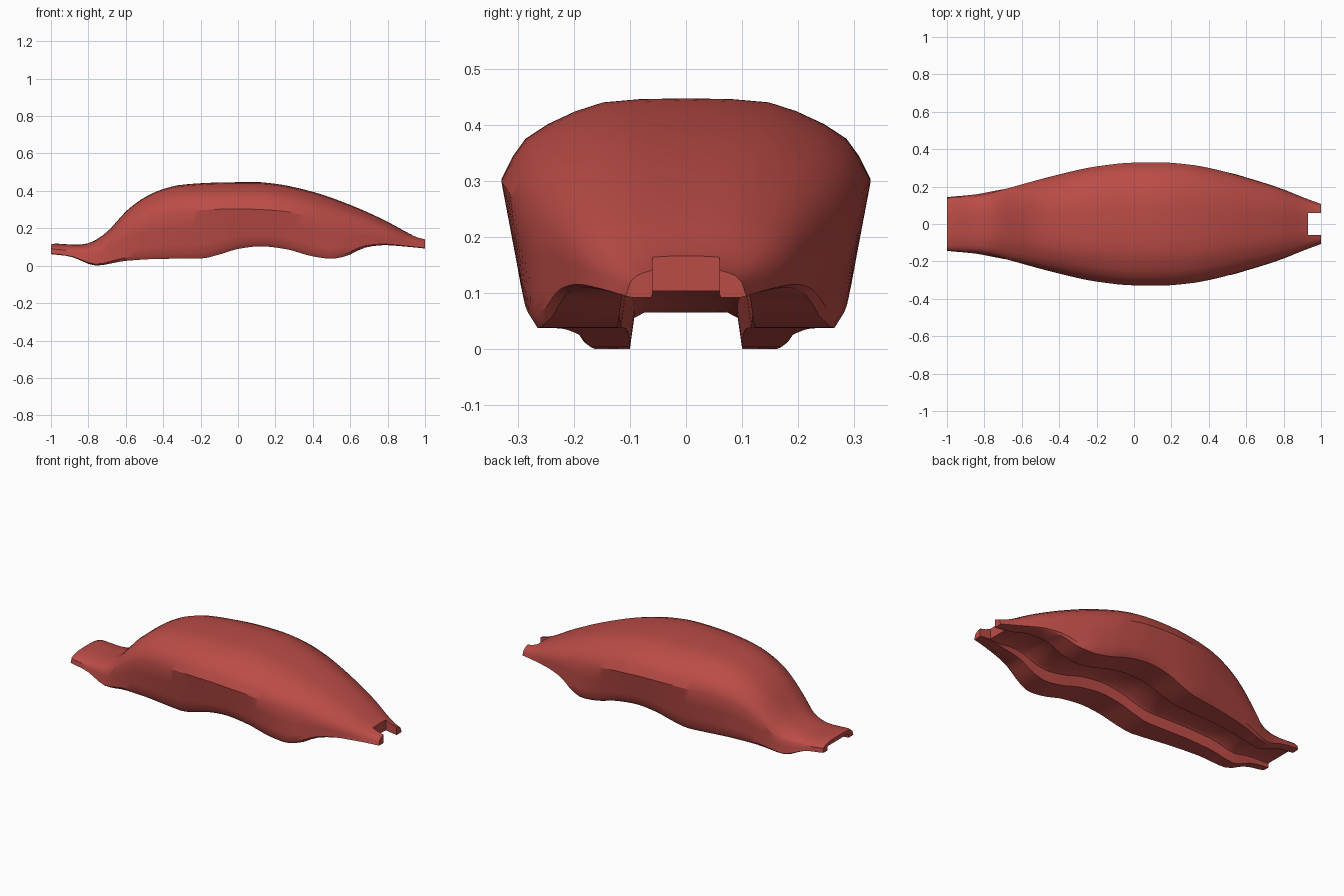
import bpy, bmesh, math

if "Cube" in bpy.data.objects:
    bpy.data.objects.remove(bpy.data.objects["Cube"])

# Lengthwise profile curves: (x, value)
TOP = [(-1, .112), (-.98, .118), (-.86, .112), (-.8, .12), (-.74, .15), (-.68, .2), (-.6, .29), (-.5, .365),
       (-.4, .41), (-.3, .433), (-.1, .445), (.1, .447), (.2, .438), (.4, .395), (.6, .325), (.8, .235),
       (.9, .18), (.95, .157), (1, .145)]
BOTTOM = [(-1, .062), (-.9, .05), (-.85, .032), (-.8, .01), (-.75, 0), (-.7, .008), (-.6, .026), (-.4, .037),
          (-.2, .038), (-.1, .06), (0, .09), (.12, .104), (.25, .09), (.4, .05), (.5, .037), (.58, .052),
          (.68, .097), (.78, .11), (.9, .102), (1, .092)]
WIDTH = [(-1, .135), (-.98, .143), (-.85, .148), (-.8, .157), (-.7, .184), (-.4, .265), (-.2, .308), (0, .328),
         (.15, .329), (.3, .317), (.4, .3), (.6, .247), (.8, .182), (.9, .136), (.95, .115), (1, .1)]
WAIST = [(-1, .09), (-.85, .08), (-.75, .08), (-.65, .16), (-.5, .25), (-.3, .29), (0, .304), (.2, .295),
         (.5, .24), (.7, .19), (.85, .15), (1, .118)]
HEM = [(-1, .132), (-.85, .147), (-.75, .165), (-.4, .225), (-.2, .255), (0, .275), (.15, .28), (.5, .263),
       (.6, .237), (.78, .18), (.9, .133), (1, .096)]
TUNNEL_W = [(-1, .1), (-.75, .1), (0, .12), (.5, .122), (.8, .1), (.92, .065), (1, .062)]
TUNNEL_H = [(-1, .025), (-.9, .035), (-.8, .062), (-.6, .07), (.5, .07), (.75, .035), (.92, .004), (1, .004)]


def sample(keys, x):
    """Smooth (monotone Hermite) interpolation of a profile curve."""
    n = len(keys)
    d = [(keys[i + 1][1] - keys[i][1]) / (keys[i + 1][0] - keys[i][0]) for i in range(n - 1)]

    def slope(i):
        if i == 0 or i == n - 1:
            return d[min(i, n - 2)]
        a, b = d[i - 1], d[i]
        return 0 if a * b <= 0 else 2 * a * b / (a + b)
    for i in range(n - 1):
        x0, x1 = keys[i][0], keys[i + 1][0]
        if x <= x1 + 1e-9:
            h = x1 - x0
            t = (x - x0) / h
            return (keys[i][1] * (1 + 2 * t) * (1 - t) ** 2 + slope(i) * h * t * (1 - t) ** 2
                    + keys[i + 1][1] * t * t * (3 - 2 * t) + slope(i + 1) * h * t * t * (t - 1))
    return keys[-1][1]


def section(x):
    """Closed cross-section: half outline from crown to tunnel roof, then mirrored."""
    t, b, w, m, h, tw, th = (sample(k, x) for k in (TOP, BOTTOM, WIDTH, WAIST, HEM, TUNNEL_W, TUNNEL_H))
    half = [(0, t)]
    for fy, fz in ((.25, .99), (.45, .95), (.6, .84), (.75, .68), (.87, .5), (.94, .28), (1, 0)):
        half.append((w * fy, m + (t - m) * fz))
    for f in (.35, .7, .9):
        half.append((w + (h + .012 - w) * f, m + (b - m) * f))
    half += [(h, b), (tw, b), (tw - .12 * th, b + .85 * th), (tw - .4 * th, b + th), (0, b + th)]
    return half + [(-y, z) for y, z in half[-2:0:-1]]


# Tank shell: loft of the sections
bm = bmesh.new()
xs = [-1, -.98] + [-.96 + .04 * i for i in range(49)] + [.98, 1]
rings = [[bm.verts.new((x, y, z)) for y, z in section(x)] for x in xs]
n = len(rings[0])
for a, b in zip(rings, rings[1:]):
    for j in range(n):
        k = (j + 1) % n
        bm.faces.new((a[j], a[k], b[k], b[j]))
bm.faces.new(rings[0])
bm.faces.new(rings[-1])
bmesh.ops.recalc_face_normals(bm, faces=bm.faces)
mesh = bpy.data.meshes.new("tank_shell")
bm.to_mesh(mesh)
bm.free()
tank = bpy.data.objects.new("tank_shell", mesh)
bpy.context.collection.objects.link(tank)

red = bpy.data.materials.new("red_paint")
red.diffuse_color = (.5, .072, .062, 1)
red.use_nodes = True
red.node_tree.nodes["Principled BSDF"].inputs["Base Color"].default_value = red.diffuse_color
mesh.materials.append(red)

# Notch between the two rear mounting prongs
bpy.ops.mesh.primitive_cube_add(size=1, location=(1.03, 0, .12))
cutter = bpy.context.object
cutter.name = "notch_cutter"
cutter.scale = (.2, .12, .4)
cutter.hide_render = True
cutter.data.materials.append(red)
cut = tank.modifiers.new("notch", 'BOOLEAN')
cut.operation = 'DIFFERENCE'
cut.solver = 'EXACT'
cut.object = cutter
bpy.context.view_layer.update()
bpy.context.view_layer.objects.active = tank
bpy.ops.object.select_all(action='DESELECT')
tank.select_set(True)
bpy.ops.object.modifier_apply(modifier=cut.name)
bpy.data.objects.remove(cutter)
bpy.ops.object.shade_smooth_by_angle(angle=math.radians(32))
